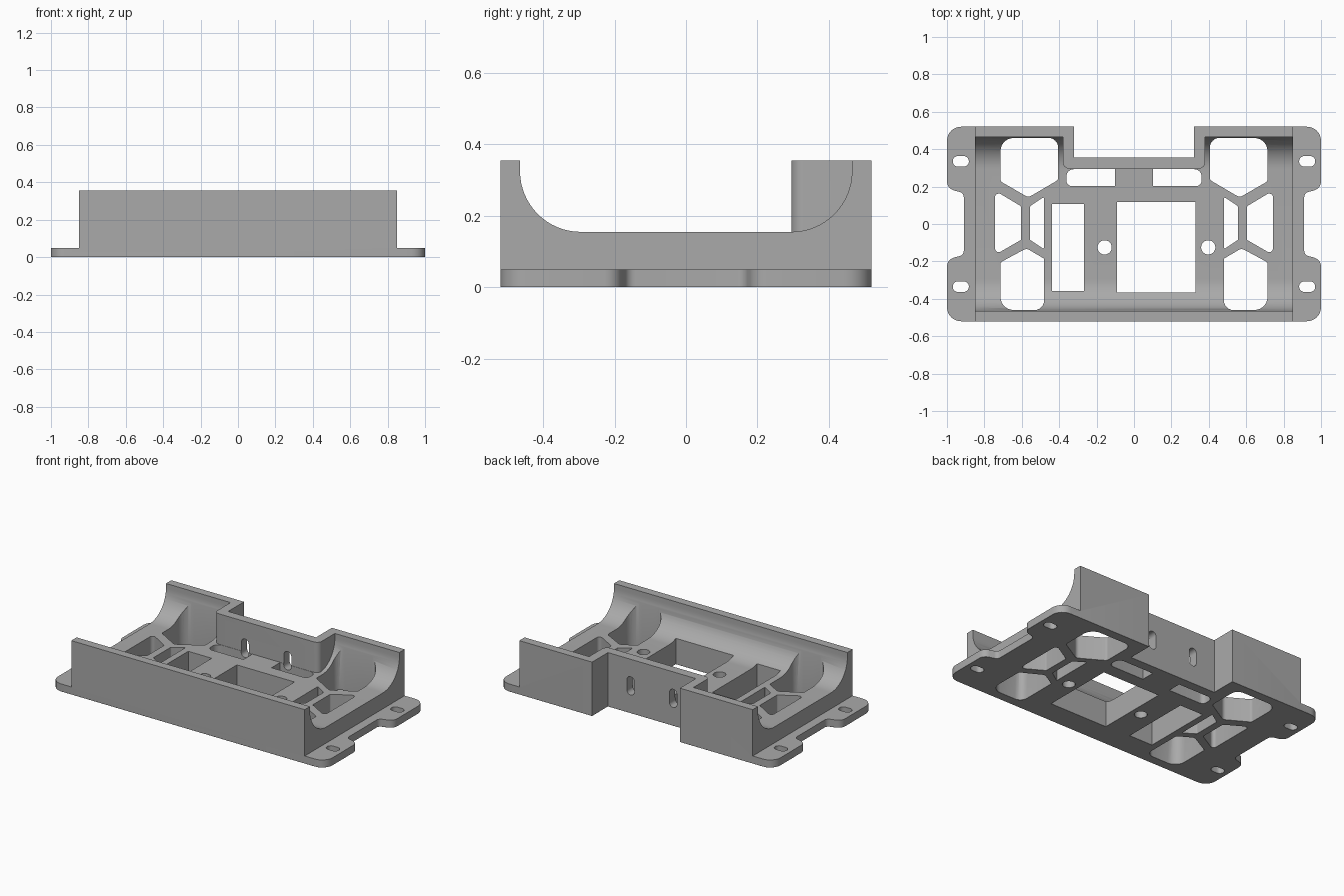
import bpy, bmesh, math
from mathutils import Vector, Matrix

default = bpy.data.objects.get("Cube")
if default:
    bpy.data.objects.remove(default, do_unlink=True)

grey = bpy.data.materials.new("plain grey")
grey.use_nodes = True
grey.diffuse_color = (0.4, 0.4, 0.4, 1)
grey.node_tree.nodes["Principled BSDF"].inputs["Base Color"].default_value = (0.4, 0.4, 0.4, 1)


def rounded(corners, steps=6):
    """Outline from (x, y, radius) corners, with each corner filleted."""
    out = []
    for i, (x, y, r) in enumerate(corners):
        p = Vector((x, y))
        if not r:
            out.append(p)
            continue
        a = (Vector(corners[i - 1][:2]) - p).normalized()
        b = (Vector(corners[(i + 1) % len(corners)][:2]) - p).normalized()
        half = a.angle(b) / 2
        centre = p + (a + b).normalized() * r / math.sin(half)
        start = p + a * r / math.tan(half) - centre
        end = p + b * r / math.tan(half) - centre
        sweep = start.angle_signed(end)
        for k in range(steps + 1):
            t = -sweep * k / steps
            out.append(centre + Matrix.Rotation(t, 2) @ start)
    return out


def rect(x0, x1, y0, y1, r=0):
    return rounded([(x0, y0, r), (x1, y0, r), (x1, y1, r), (x0, y1, r)])


def prism(name, outline, low, high, axis="z"):
    """Extrude an outline along z, x (outline in y, z) or y (outline in x, z)."""
    place = {"z": lambda p, h: (p.x, p.y, h),
             "x": lambda p, h: (h, p.x, p.y),
             "y": lambda p, h: (p.x, h, p.y)}[axis]
    bm = bmesh.new()
    rings = [[bm.verts.new(place(p, h)) for p in outline] for h in (low, high)]
    bm.faces.new(rings[0])
    bm.faces.new(rings[1])
    n = len(outline)
    for i in range(n):
        j = (i + 1) % n
        bm.faces.new((rings[0][i], rings[0][j], rings[1][j], rings[1][i]))
    bmesh.ops.recalc_face_normals(bm, faces=bm.faces)
    mesh = bpy.data.meshes.new(name)
    bm.to_mesh(mesh)
    bm.free()
    obj = bpy.data.objects.new(name, mesh)
    bpy.context.scene.collection.objects.link(obj)
    return obj


def cut(target, cutters):
    """Subtract the cutters, bake the result and remove them."""
    for c in cutters:
        c.hide_render = True
        mod = target.modifiers.new("cut", "BOOLEAN")
        mod.operation, mod.solver, mod.object = "DIFFERENCE", "EXACT", c
    bpy.context.view_layer.update()
    graph = bpy.context.evaluated_depsgraph_get()
    baked = bpy.data.meshes.new_from_object(target.evaluated_get(graph))
    target.modifiers.clear()
    target.data = baked
    for c in cutters:
        bpy.data.objects.remove(c, do_unlink=True)


def mirrored(corners, s):
    return rounded([(x * s, y, r) for x, y, r in corners])


# Footprint: four mounting tabs, side recesses and the back notch
right = [(1, -0.52, 0.075), (1, -0.19, 0.05), (0.91, -0.165, 0.03),
         (0.91, 0.165, 0.03), (1, 0.19, 0.05), (1, 0.52, 0.075),
         (0.32, 0.52, 0), (0.32, 0.355, 0)]
left = [(-x, y, r) for x, y, r in reversed(right)]
tray = prism("mounting_tray", rounded(right + left), 0, 0.355)

# Channel with curved sides, kept clear of the stepped back wall
channel = prism("channel", rounded([(-0.465, 0.5, 0), (-0.465, 0.155, 0.17),
                                    (0.465, 0.155, 0.17), (0.465, 0.5, 0)], 16),
                -1.2, 1.2, "x")
step = prism("step", rounded([(-0.38, 0.295, 0.035), (0.38, 0.295, 0.035),
                              (0.38, 0.7, 0), (-0.38, 0.7, 0)]), 0, 0.7)
cut(channel, [step])

# Material above the tabs
ends = [prism("end", rect(min(s * 0.85, s * 1.2), max(s * 0.85, s * 1.2), -0.8, 0.8),
              0.05, 0.6) for s in (-1, 1)]
cut(tray, [channel] + ends)

# Mirrored floor openings, tab slots and back wall slots
openings = [
    [(0.406, 0.46, 0.05), (0.714, 0.46, 0.07), (0.714, 0.228, 0.02),
     (0.565, 0.142, 0.03), (0.406, 0.235, 0.02)],
    [(0.743, 0.178, 0.02), (0.604, 0.095, 0.01), (0.604, -0.085, 0.01),
     (0.743, -0.165, 0.02)],
    [(0.556, 0.095, 0.01), (0.481, 0.145, 0.005), (0.481, -0.135, 0.005),
     (0.556, -0.085, 0.01)],
    [(0.481, -0.46, 0.05), (0.714, -0.46, 0.07), (0.714, -0.205, 0.02),
     (0.575, -0.13, 0.03), (0.481, -0.185, 0.01)],
    [(0.102, 0.203, 0), (0.362, 0.203, 0.03), (0.362, 0.293, 0.04), (0.102, 0.293, 0)],
]
for y in (-0.335, 0.335):
    openings.append([(0.883, y - 0.028, 0.027), (0.969, y - 0.028, 0.027),
                     (0.969, y + 0.028, 0.027), (0.883, y + 0.028, 0.027)])
holes = []
for s in (-1, 1):
    holes += [prism("opening", mirrored(c, s), -0.2, 0.34) for c in openings]

# Rectangular windows and round screw holes
holes.append(prism("narrow_window", rect(-0.438, -0.267, -0.357, 0.108), -0.2, 0.34))
holes.append(prism("wide_window", rect(-0.09, 0.33, -0.366, 0.117), -0.2, 0.34))
for x in (-0.157, 0.397):
    holes.append(prism("screw_hole", rect(x - 0.038, x + 0.038, -0.163, -0.087, 0.0375),
                       -0.2, 0.34))
cut(tray, holes)

slots = [prism("wall_slot", rect(x - 0.027, x + 0.027, 0.12, 0.24, 0.026), 0.25, 0.45, "y")
         for x in (-0.155, 0.155)]
cut(tray, slots)

# Small chamfer around every edge of the underside
bm = bmesh.new()
bm.from_mesh(tray.data)
bmesh.ops.remove_doubles(bm, verts=bm.verts, dist=0.0002)
bm.normal_update()
rim = [e for e in bm.edges if all(abs(v.co.z) < 0.001 for v in e.verts)
       and any(abs(f.normal.z) < 0.5 for f in e.link_faces)]
bmesh.ops.bevel(bm, geom=rim, offset=0.008, segments=1, affect="EDGES", clamp_overlap=True)
bm.to_mesh(tray.data)
bm.free()

tray.data.materials.clear()
tray.data.materials.append(grey)
bpy.context.view_layer.objects.active = tray
tray.select_set(True)
bpy.ops.object.shade_smooth_by_angle(angle=math.radians(30))
